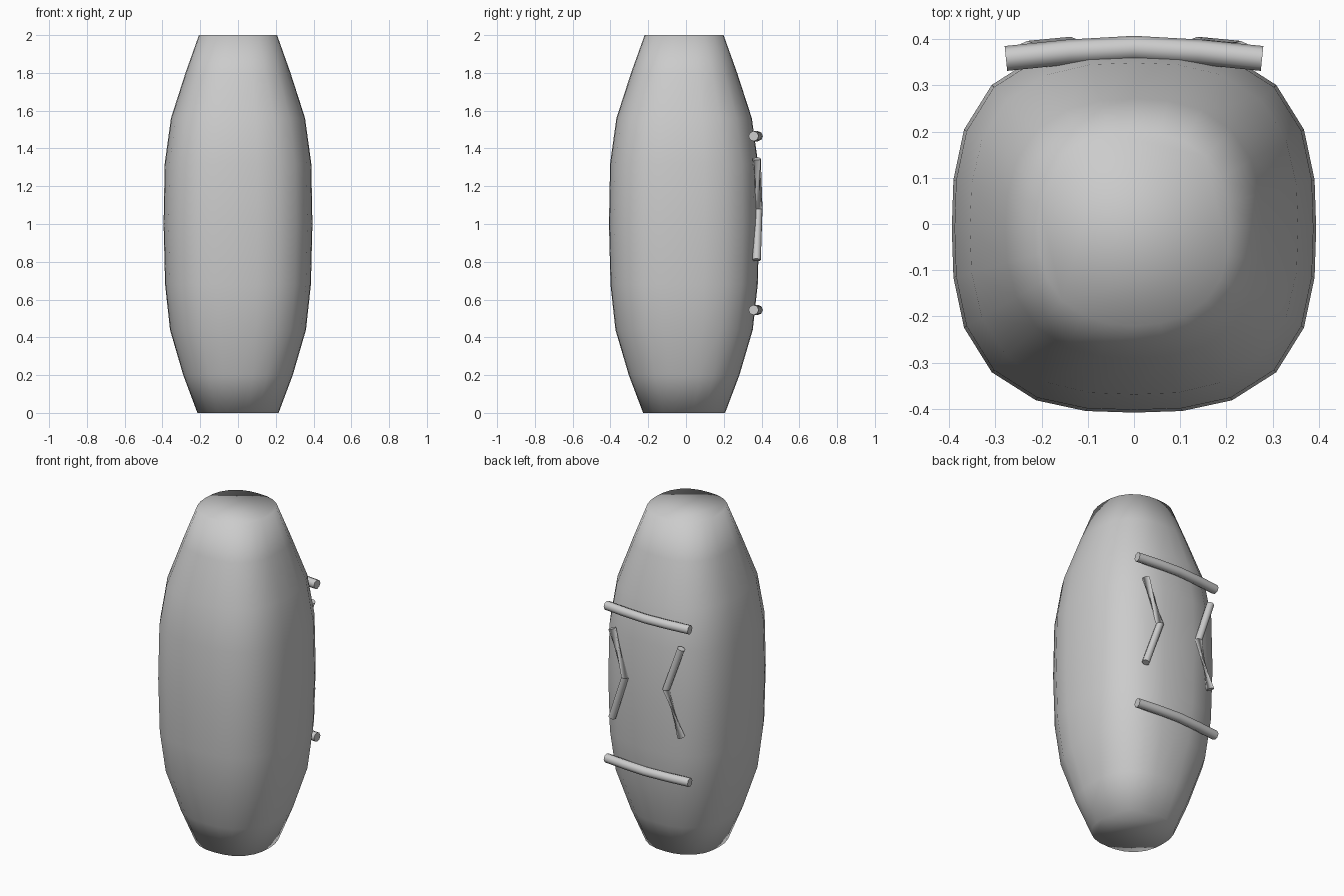
import bpy, bmesh, math
from mathutils import Vector

if "Cube" in bpy.data.objects:
    bpy.data.objects.remove(bpy.data.objects["Cube"])


def skin(name, rings, angle):
    """Bridge a list of equal-size point rings into a capped solid."""
    bm = bmesh.new()
    loops = [[bm.verts.new(p) for p in r] for r in rings]
    n = len(loops[0])
    for a, b in zip(loops, loops[1:]):
        for i in range(n):
            j = (i + 1) % n
            bm.faces.new((a[i], a[j], b[j], b[i]))
    bm.faces.new(loops[0][::-1])
    bm.faces.new(loops[-1])
    bmesh.ops.recalc_face_normals(bm, faces=bm.faces)
    me = bpy.data.meshes.new(name)
    bm.to_mesh(me)
    bm.free()
    ob = bpy.data.objects.new(name, me)
    bpy.context.collection.objects.link(ob)
    bpy.ops.object.select_all(action='DESELECT')
    ob.select_set(True)
    bpy.context.view_layer.objects.active = ob
    bpy.ops.object.shade_smooth_by_angle(angle=math.radians(angle))
    return ob


def rounded_ring(z, r, power, sides=24):
    """Rounded-square cross-section (superellipse)."""
    pts = []
    for i in range(sides):
        t = 2 * math.pi * i / sides
        c, s = math.cos(t), math.sin(t)
        k = r / (abs(c) ** power + abs(s) ** power) ** (1 / power)
        pts.append((k * c, k * s * 1.01 - 0.01, z))
    return pts


def tube(name, path, radius, twists=None, sides=8):
    """Round cord along a path; twists turn each ring, pinching the span."""
    path = [Vector(p) for p in path]
    twists = twists or [0] * len(path)
    out = Vector((0, 1, 0))
    rings = []
    for i, p in enumerate(path):
        d = (path[min(i + 1, len(path) - 1)] - path[max(i - 1, 0)]).normalized()
        u = (out - d * out.dot(d)).normalized()
        v = d.cross(u)
        rings.append([p + radius * (u * math.cos(a) + v * math.sin(a))
                      for a in (2 * math.pi * k / sides + twists[i] for k in range(sides))])
    return skin(name, rings, 50)


# padded body: height, half width, squareness
profile = [(0, .215, 2.4), (.2, .29, 2.5), (.44, .36, 2.7), (.68, .386, 2.8),
           (1.0, .394, 2.8), (1.32, .388, 2.8), (1.56, .355, 2.7),
           (1.8, .278, 2.5), (2.0, .207, 2.4)]
skin("padded_body", [rounded_ring(*p) for p in profile], 80)

# horizontal cords across the back
for label, z in (("lower", .545), ("upper", 1.465)):
    tube(label + "_cord", [(-.277, .358, z), (-.14, .372, z), (0, .38, z),
                           (.14, .372, z), (.277, .358, z)], .027)

# bent shoulder straps, one span of each is twisted
turn = math.radians(135)
for label, s, tw in (("left", -1, (turn, 0, 0)), ("right", 1, (0, 0, turn))):
    tube(label + "_strap", [(s * .23, .374, .81), (s * .137, .383, 1.08),
                            (s * .23, .374, 1.345)], .022, tw)
